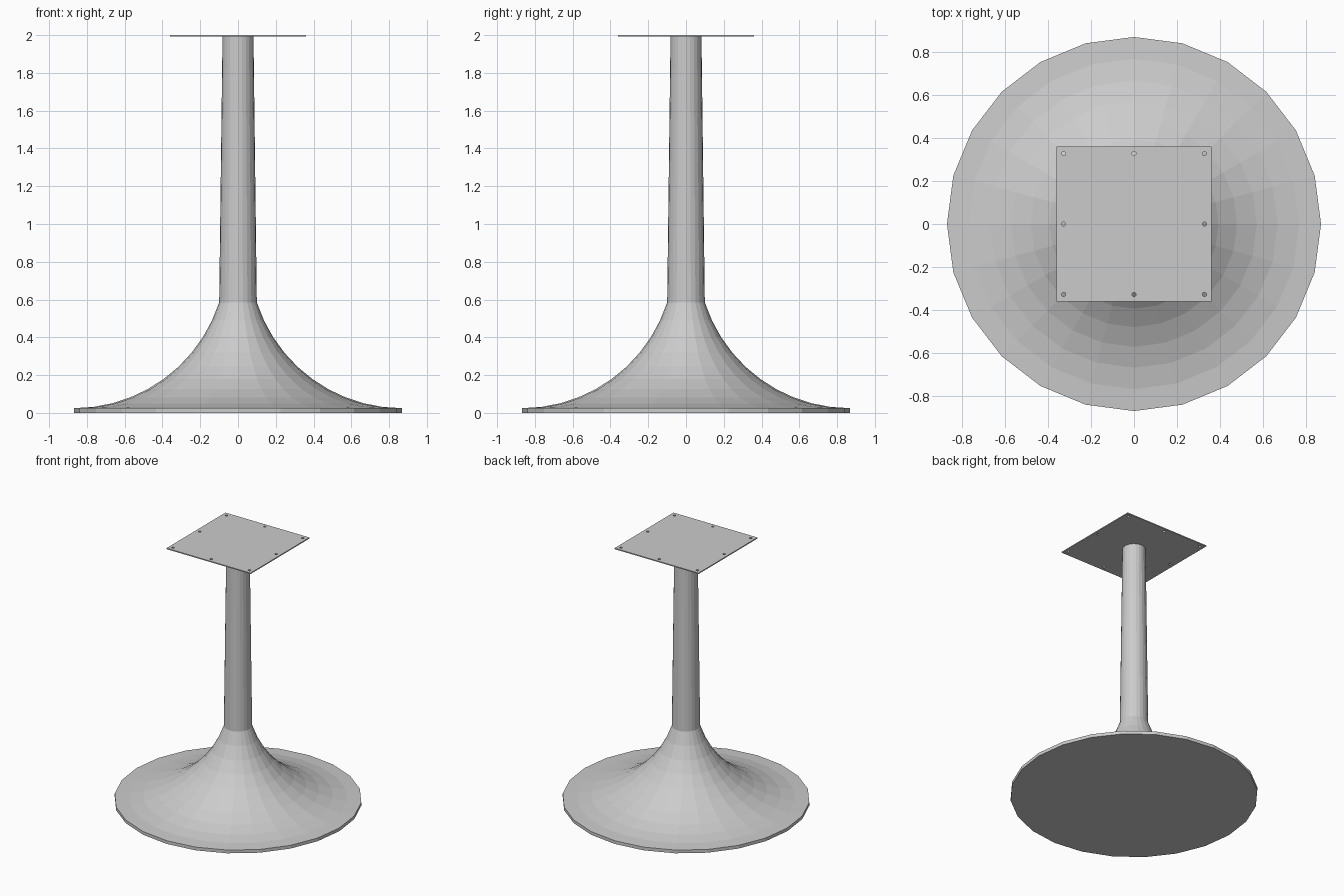
import bpy, bmesh, math

if "Cube" in bpy.data.objects:
    bpy.data.objects.remove(bpy.data.objects["Cube"])

SIDES = 24


def mesh_object(name, bm):
    bmesh.ops.recalc_face_normals(bm, faces=bm.faces)
    mesh = bpy.data.meshes.new(name)
    bm.to_mesh(mesh)
    bm.free()
    obj = bpy.data.objects.new(name, mesh)
    bpy.context.collection.objects.link(obj)
    return obj


def lathe(name, profile):
    """Revolve (radius, z) points and cap both ends."""
    bm = bmesh.new()
    rings = []
    for r, z in profile:
        angles = [2 * math.pi * i / SIDES for i in range(SIDES)]
        rings.append([bm.verts.new((r * math.cos(a), r * math.sin(a), z)) for a in angles])
    for low, high in zip(rings, rings[1:]):
        for i in range(SIDES):
            j = (i + 1) % SIDES
            bm.faces.new((low[i], low[j], high[j], high[i]))
    bm.faces.new(rings[0])
    bm.faces.new(rings[-1])
    return mesh_object(name, bm)


# Trumpet base: thin rim, then a concave arc sweeping up to the column
RIM, RIM_TOP, ARC_R, STEPS = 0.868, 0.025, 0.807, 10
ARC_END = math.radians(72.2)
arc = []
for i in range(STEPS + 1):
    a = ARC_END * i / STEPS
    arc.append((RIM - ARC_R * math.sin(a), RIM_TOP + ARC_R * (1 - math.cos(a))))
lathe("flared_base", [(RIM, 0)] + arc)

# Tapered column
PLATE_BOTTOM, PLATE_TOP = 1.992, 2.0
lathe("column", [arc[-1], (0.082, PLATE_BOTTOM)])

# Square mounting plate
bm = bmesh.new()
bmesh.ops.create_cube(bm, size=1)
bmesh.ops.scale(bm, vec=(0.72, 0.72, PLATE_TOP - PLATE_BOTTOM), verts=bm.verts)
bmesh.ops.translate(bm, vec=(0, 0, (PLATE_TOP + PLATE_BOTTOM) / 2), verts=bm.verts)
plate = mesh_object("mounting_plate", bm)

# Eight screw holes around the plate edge
bm = bmesh.new()
for ix in (-1, 0, 1):
    for iy in (-1, 0, 1):
        if ix or iy:
            hole = bmesh.ops.create_cone(bm, cap_ends=True, segments=12,
                                         radius1=0.01, radius2=0.01, depth=0.05)
            bmesh.ops.translate(bm, vec=(ix * 0.327, iy * 0.327, PLATE_TOP), verts=hole["verts"])
cutter = mesh_object("screw_hole_cutter", bm)
cutter.hide_render = True
cutter.hide_set(True)
cut = plate.modifiers.new("screw_holes", 'BOOLEAN')
cut.operation = 'DIFFERENCE'
cut.solver = 'EXACT'
cut.object = cutter
